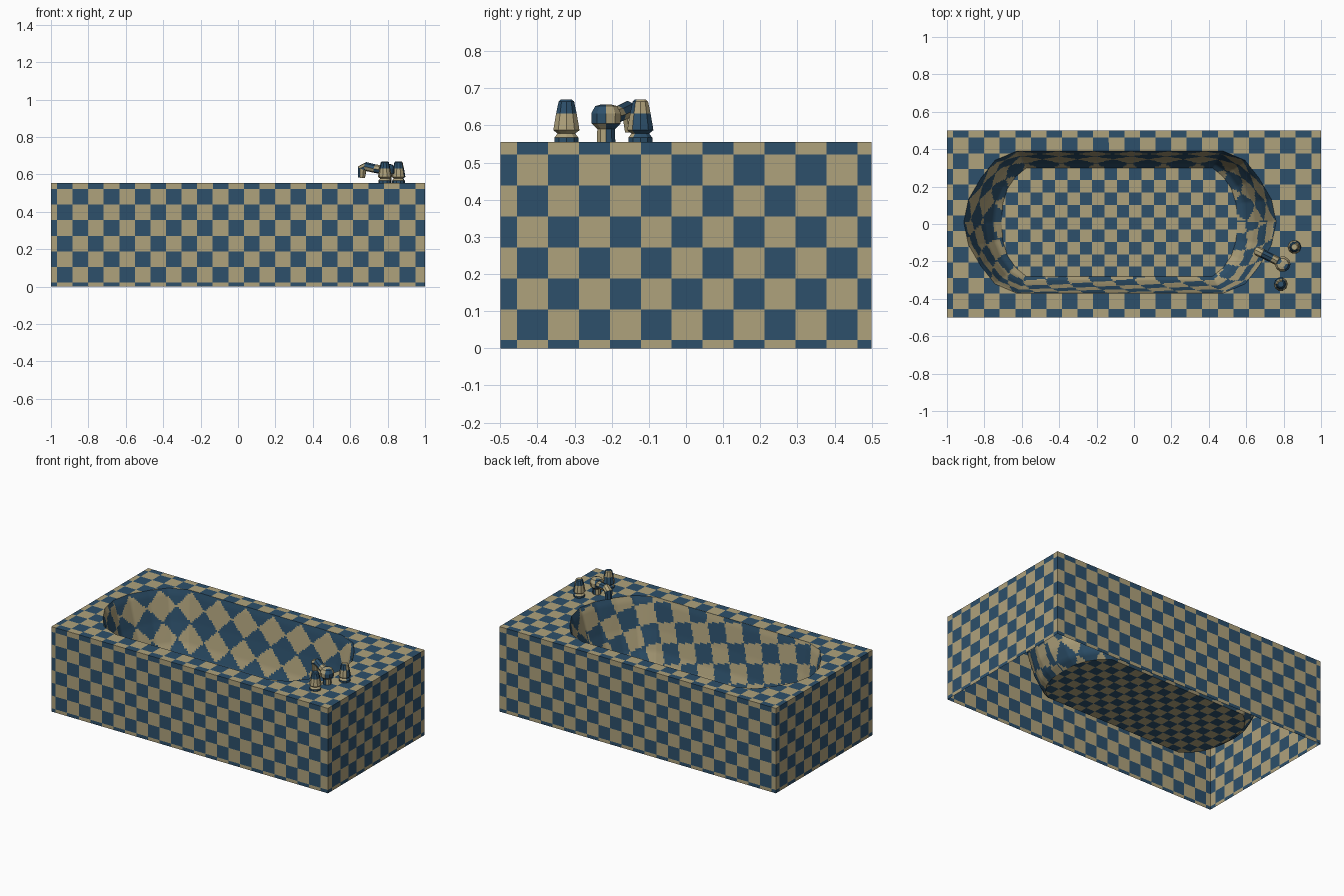
import bpy, bmesh, math
from mathutils import Vector, Matrix

if "Cube" in bpy.data.objects:
    bpy.data.objects.remove(bpy.data.objects["Cube"])

H = 0.555            # deck height
CELL = 0.0833        # tile size on the casing
ORIGIN = Vector((-0.968, -0.455, 0.0217))


def material(name, rgb):
    m = bpy.data.materials.new(name)
    m.diffuse_color = (*rgb, 1)
    m.use_nodes = True
    m.node_tree.nodes["Principled BSDF"].inputs["Base Color"].default_value = m.diffuse_color
    return m


MATS = [material("sand", (0.43, 0.36, 0.20)), material("deep_blue", (0.026, 0.080, 0.146))]


def finish(bm, name, smooth=False):
    for f in bm.faces:
        f.smooth = smooth
    me = bpy.data.meshes.new(name)
    bm.to_mesh(me)
    bm.free()
    for m in MATS:
        me.materials.append(m)
    ob = bpy.data.objects.new(name, me)
    bpy.context.collection.objects.link(ob)
    return ob


def slice_grid(bm, axes, origin, cell):
    # cut the mesh along evenly spaced planes on the given axes
    for a in axes:
        n = Vector((0, 0, 0))
        n[a] = 1
        for i in range(-30, 31):
            p = origin[a] + i * cell
            if abs(p) < 1:
                bmesh.ops.bisect_plane(bm, geom=bm.verts[:] + bm.edges[:] + bm.faces[:],
                                       dist=1e-5, plane_co=n * p, plane_no=n)


def paint(bm, origin, cell):
    # checker colour from the two axes lying in each face
    bm.normal_update()
    for f in bm.faces:
        axis = max(range(3), key=lambda a: abs(f.normal[a]))
        c = f.calc_center_median()
        s = sum(math.floor((c[a] - origin[a]) / cell) for a in range(3) if a != axis)
        f.material_index = (s % 2 == 0) if axis != 2 else s % 2
        if axis == 2 and f.normal.z < 0:
            f.normal_flip()


def loft(bm, rings, rule, cap=False):
    # skin closed rings; rule(ring, column) gives the colour
    vs = [[bm.verts.new(p) for p in r] for r in rings]
    n = len(rings[0])
    for i in range(len(vs) - 1):
        for j in range(n):
            k = (j + 1) % n
            f = bm.faces.new((vs[i][j], vs[i][k], vs[i + 1][k], vs[i + 1][j]))
            f.material_index = int(rule(i, j))
    if cap:
        bm.faces.new(vs[-1]).material_index = int(rule(len(vs) - 1, 0))


def outline(quarter, cx, cy, a, b):
    # mirror a quarter profile into a full anticlockwise loop
    q1 = quarter
    q2 = [(-x, y) for x, y in reversed(quarter)]
    q3 = [(-x, -y) for x, y in quarter[1:]]
    q4 = [(x, -y) for x, y in reversed(quarter[1:])]
    return [Vector((cx + a * x, cy + b * y, 0)) for x, y in q1 + q2 + q3 + q4]


RIM = outline([(1, 0), (0.97, 0.32), (0.89, 0.62), (0.80, 0.87), (0.66, 1)], -0.075, 0.01, 0.835, 0.38)
FLOOR = outline([(1, 0), (0.99, 0.34), (0.95, 0.62), (0.88, 0.84), (0.79, 1)], -0.078, 0.01, 0.63, 0.29)

# outer casing: four open-bottomed sides
bm = bmesh.new()
corners = [(-1, -0.5), (1, -0.5), (1, 0.5), (-1, 0.5)]
loft(bm, [[(x, y, z) for x, y in corners] for z in (0, H)], lambda i, j: 0)
slice_grid(bm, (0, 1, 2), ORIGIN, CELL)
paint(bm, ORIGIN, CELL)
finish(bm, "outer_casing")

# deck with the basin opening
bm = bmesh.new()
edges = []
for loop in ([Vector((x, y, 0)) for x, y in corners], RIM):
    vs = [bm.verts.new((p.x, p.y, H)) for p in loop]
    edges += [bm.edges.new((vs[i], vs[(i + 1) % len(vs)])) for i in range(len(vs))]
bmesh.ops.triangle_fill(bm, edges=edges, use_beauty=True, normal=(0, 0, 1))
slice_grid(bm, (0, 1), ORIGIN, CELL)
paint(bm, ORIGIN, CELL)
finish(bm, "deck")

# basin floor with finer tiles
FZ = 0.13
bm = bmesh.new()
bm.faces.new([bm.verts.new((p.x, p.y, FZ)) for p in FLOOR])
floor_origin = Vector((-0.62, -0.03, 0))
slice_grid(bm, (0, 1), floor_origin, 0.066)
paint(bm, floor_origin, 0.066)
finish(bm, "basin_floor")

# basin wall: dense strips so the slanted tiles have clean edges
top, low, run = [], [], []
dist = 0
for i in range(len(RIM)):
    a, b = RIM[i], RIM[(i + 1) % len(RIM)]
    c, d = FLOOR[i], FLOOR[(i + 1) % len(RIM)]
    steps = max(2, int((b - a).length / 0.01))
    for k in range(steps):
        t = k / steps
        top.append(a.lerp(b, t))
        low.append(c.lerp(d, t))
        run.append(dist + t * (b - a).length)
    dist += (b - a).length
profile = [(0, H), (0.08, 0.52), (0.30, 0.36), (0.55, 0.23), (0.78, 0.16), (1, FZ)]
rings = []
for (t0, z0), (t1, z1) in zip(profile, profile[1:]):
    n = max(3, int((z0 - z1) / 0.012))
    for k in range(n):
        s = k / n
        rings.append((t0 + (t1 - t0) * s, z0 + (z1 - z0) * s))
rings.append(profile[-1])
depth = [0]
for (t0, z0), (t1, z1) in zip(rings, rings[1:]):
    depth.append(depth[-1] + math.hypot((t1 - t0) * 0.14, z1 - z0))


def wall_rule(i, j):
    ang = math.radians(45 if top[j].y > 0.01 else 14)
    c = 0.14 if top[j].y > 0.01 else 0.125
    u, v = run[j], depth[i]
    p = u * math.cos(ang) + v * math.sin(ang)
    q = v * math.cos(ang) - u * math.sin(ang)
    return (math.floor(p / c) + math.floor(q / c)) % 2


bm = bmesh.new()
loft(bm, [[(*a.lerp(b, t).xy, z) for a, b in zip(top, low)] for t, z in rings], wall_rule)
finish(bm, "basin_wall", True)


# taps: turned ten-sided parts
def turned(name, x, y, prof, rule):
    bm = bmesh.new()
    n = 10
    loft(bm, [[(x + r * math.cos(math.tau * k / n), y + r * math.sin(math.tau * k / n), z)
               for k in range(n)] for r, z in prof], rule, True)
    finish(bm, name)


handle = [(0.034, H), (0.034, 0.567), (0.025, 0.578), (0.037, 0.587), (0.034, 0.605),
          (0.029, 0.632), (0.022, 0.664), (0.016, 0.669)]
for name, x, y, shift in (("left_handle", 0.785, -0.322, 0), ("right_handle", 0.858, -0.123, 3)):
    turned(name, x, y, handle, lambda i, j, s=shift: i == 0 or ((i >= 5) ^ ((j + s) % 10 in (2, 3, 4))))

turned("spout_base", 0.795, -0.215,
       [(0.026, H), (0.025, 0.59), (0.041, 0.605), (0.042, 0.632), (0.031, 0.652), (0.015, 0.656)],
       lambda i, j: (i < 2) ^ (j % 5 > 2))

# spout arm swept along a bent path
path = [Vector(p) for p in ((0.785, -0.208, 0.622), (0.735, -0.182, 0.63),
                            (0.685, -0.157, 0.642), (0.664, -0.147, 0.632), (0.660, -0.145, 0.582))]
side = Vector((path[0].y - path[2].y, path[2].x - path[0].x, 0)).normalized()
arm = []
for i, p in enumerate(path):
    tan = (path[min(i + 1, 4)] - path[max(i - 1, 0)]).normalized()
    up = tan.cross(side)
    r = (0.024, 0.023, 0.024, 0.026, 0.020)[i]
    arm.append([p + r * (side * math.cos(math.tau * k / 8) + up * math.sin(math.tau * k / 8)) for k in range(8)])
bm = bmesh.new()
loft(bm, arm, lambda i, j: (i + j // 4) % 2, True)
bmesh.ops.recalc_face_normals(bm, faces=bm.faces[:])
finish(bm, "spout_arm")
